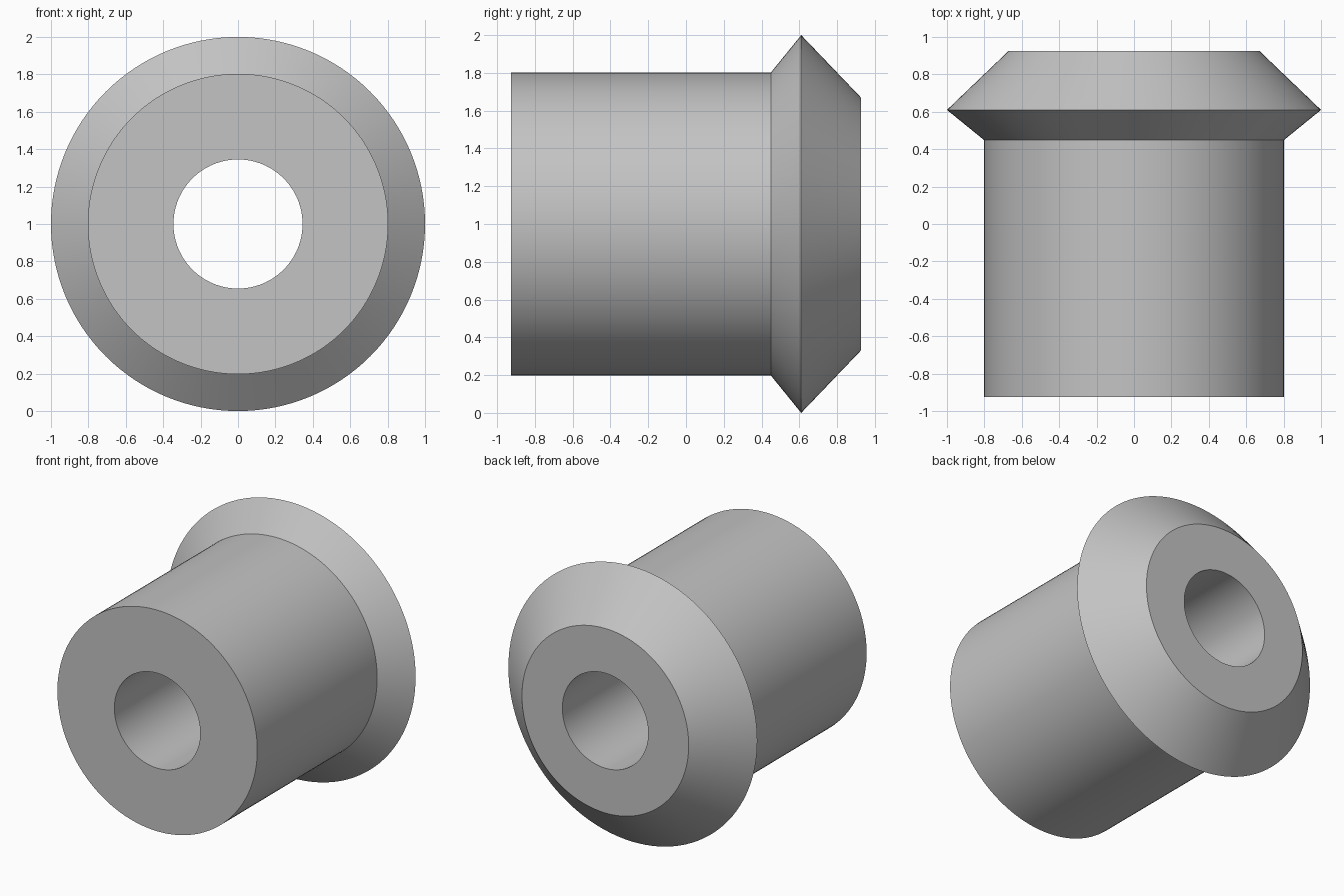
import bpy
import bmesh
from math import sin, cos, tau, radians

cube = bpy.data.objects.get("Cube")
if cube:
    bpy.data.objects.remove(cube, do_unlink=True)

SEGMENTS = 128

# Plain grey material
grey = bpy.data.materials.new("plain grey")
grey.use_nodes = True
colour = (0.55, 0.55, 0.55, 1)
grey.diffuse_color = colour
grey.node_tree.nodes["Principled BSDF"].inputs["Base Color"].default_value = colour


def lathe(name, profile, centre_z):
    """Turn a closed (radius, y) profile about the y axis."""
    bm = bmesh.new()
    rings = []
    for radius, y in profile:
        angles = [tau * i / SEGMENTS for i in range(SEGMENTS)]
        rings.append([bm.verts.new((radius * cos(a), y, radius * sin(a)))
                      for a in angles])
    for k, ring in enumerate(rings):
        following = rings[(k + 1) % len(rings)]
        for i in range(SEGMENTS):
            j = (i + 1) % SEGMENTS
            bm.faces.new((ring[i], ring[j], following[j], following[i]))
    bmesh.ops.recalc_face_normals(bm, faces=bm.faces)
    mesh = bpy.data.meshes.new(name)
    bm.to_mesh(mesh)
    bm.free()
    mesh.materials.append(grey)
    obj = bpy.data.objects.new(name, mesh)
    obj.location.z = centre_z
    bpy.context.collection.objects.link(obj)
    bpy.ops.object.select_all(action='DESELECT')
    obj.select_set(True)
    bpy.context.view_layer.objects.active = obj
    bpy.ops.object.shade_smooth_by_angle(angle=radians(25))
    return obj


# Sleeve with a through bore and a bevelled collar at the back
bore, sleeve, rim, back = 0.345, 0.803, 1.0, 0.67
front_y, neck_y, rim_y, back_y = -0.926, 0.45, 0.61, 0.926
lathe("flanged_bushing", [
    (bore, front_y), (sleeve, front_y), (sleeve, neck_y),
    (rim, rim_y), (back, back_y), (bore, back_y),
], 1.0)
